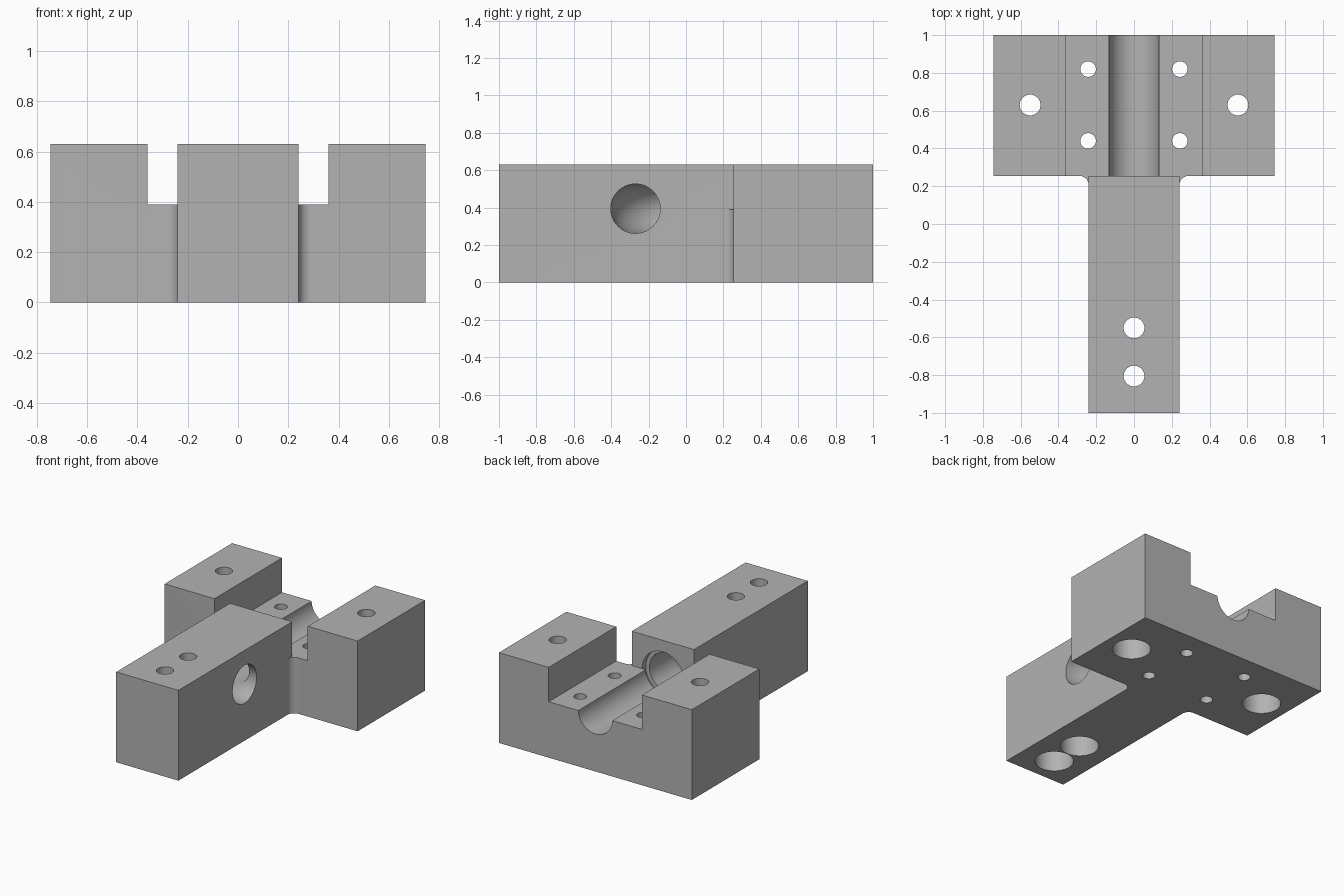
import bpy, bmesh, math
from mathutils import Vector, Matrix

cube = bpy.data.objects.get("Cube")
if cube:
    bpy.data.objects.remove(cube, do_unlink=True)

STEM, HEAD, BACK, NECK = 0.24, 0.745, 1.0, 0.255   # half widths, rear face, head front face
HEIGHT, FLOOR, SLOT = 0.63, 0.39, 0.36             # total height, slot floor, slot half width
FILLET, BORE = 0.05, 0.132

grey = bpy.data.materials.new("plain grey")
grey.use_nodes = True
colour = (0.45, 0.45, 0.45, 1)
grey.diffuse_color = colour
grey.node_tree.nodes["Principled BSDF"].inputs["Base Color"].default_value = colour


def to_object(name, bm):
    bmesh.ops.recalc_face_normals(bm, faces=bm.faces)
    mesh = bpy.data.meshes.new(name)
    bm.to_mesh(mesh)
    bm.free()
    obj = bpy.data.objects.new(name, mesh)
    bpy.context.collection.objects.link(obj)
    mesh.materials.append(grey)
    return obj


def prism(name, half, z0, z1):
    """Extrude an outline given by its +x half, mirrored across x = 0."""
    outline = half + [(-x, y) for x, y in reversed(half)]
    bm = bmesh.new()
    face = bm.faces.new([bm.verts.new((x, y, z0)) for x, y in outline])
    top = bmesh.ops.extrude_face_region(bm, geom=[face])["geom"]
    bmesh.ops.translate(bm, vec=(0, 0, z1 - z0),
                        verts=[v for v in top if isinstance(v, bmesh.types.BMVert)])
    return to_object(name, bm)


def tube(name, path, radius, sides=64):
    """Closed round bar along a path of points."""
    bm = bmesh.new()
    path = [Vector(p) for p in path]
    rings = []
    for i, p in enumerate(path):
        along = (path[min(i + 1, len(path) - 1)] - path[max(i - 1, 0)]).normalized()
        up = Vector((0, 0, 1)) if abs(along.z) < 0.9 else Vector((1, 0, 0))
        side = along.cross(up).normalized()
        angles = [2 * math.pi * k / sides for k in range(sides)]
        rings.append([bm.verts.new(p + radius * (math.cos(a) * side + math.sin(a) * up))
                      for a in angles])
    for a, b in zip(rings, rings[1:]):
        for k in range(sides):
            n = (k + 1) % sides
            bm.faces.new((a[k], a[n], b[n], b[k]))
    bm.faces.new(rings[0])
    bm.faces.new(rings[-1])
    return to_object(name, bm)


def cut(body, cutter):
    cutter.hide_render = True
    mod = body.modifiers.new("cut", 'BOOLEAN')
    mod.operation, mod.solver, mod.object = 'DIFFERENCE', 'EXACT', cutter
    bpy.context.view_layer.objects.active = body
    bpy.ops.object.modifier_apply(modifier=mod.name)
    bpy.data.objects.remove(cutter, do_unlink=True)


# T-shaped body with rounded inner corners
quarter = [math.pi / 2 * k / 12 for k in range(13)]
corner = [(STEM + FILLET * (1 - math.cos(a)), NECK - FILLET * (1 - math.sin(a))) for a in quarter]
body = prism("mounting_block", [(STEM, -1)] + corner + [(HEAD, NECK), (HEAD, BACK)], 0, HEIGHT)

# Slot across the head, running past both sides of the stem
cut(body, prism("slot_cutter", [(STEM, NECK), (STEM, NECK - FILLET), (SLOT, NECK - FILLET),
                                (SLOT, BACK + 0.1)], FLOOR, HEIGHT + 0.1))

# Groove and bore, turning through an elbow to the side opening
bend = [(STEM * (1 - math.cos(a)), -0.03 - STEM * math.sin(a), FLOOR + 0.004)
        for a in [math.pi / 2 * k / 24 for k in range(25)]]
cut(body, tube("bore_cutter", [(0, BACK + 0.1, FLOOR + 0.004)] + bend
               + [(STEM + 0.1, -0.03 - STEM, FLOOR + 0.004)], BORE))

# Shallow recess around the bore mouth
cut(body, tube("recess_cutter", [(0, NECK - 0.04, FLOOR), (0, NECK, FLOOR)], 0.16))

# Upright screw holes, the larger ones counterbored from below
small = [(sx * 0.243, y) for sx in (-1, 1) for y in (0.44, 0.82)]
large = [(-0.55, 0.63), (0.55, 0.63), (0, -0.55), (0, -0.805)]
for x, y in small:
    cut(body, tube("screw_cutter", [(x, y, -0.1), (x, y, 0.8)], 0.041, 40))
for x, y in large:
    cut(body, tube("bolt_cutter", [(x, y, -0.1), (x, y, 0.8)], 0.055, 40))
    cut(body, tube("counterbore_cutter", [(x, y, -0.1), (x, y, 0.3)], 0.125))

# Smooth the round walls, keep edges sharp
body.select_set(True)
bpy.context.view_layer.objects.active = body
bpy.ops.object.shade_smooth_by_angle(angle=math.radians(30))
